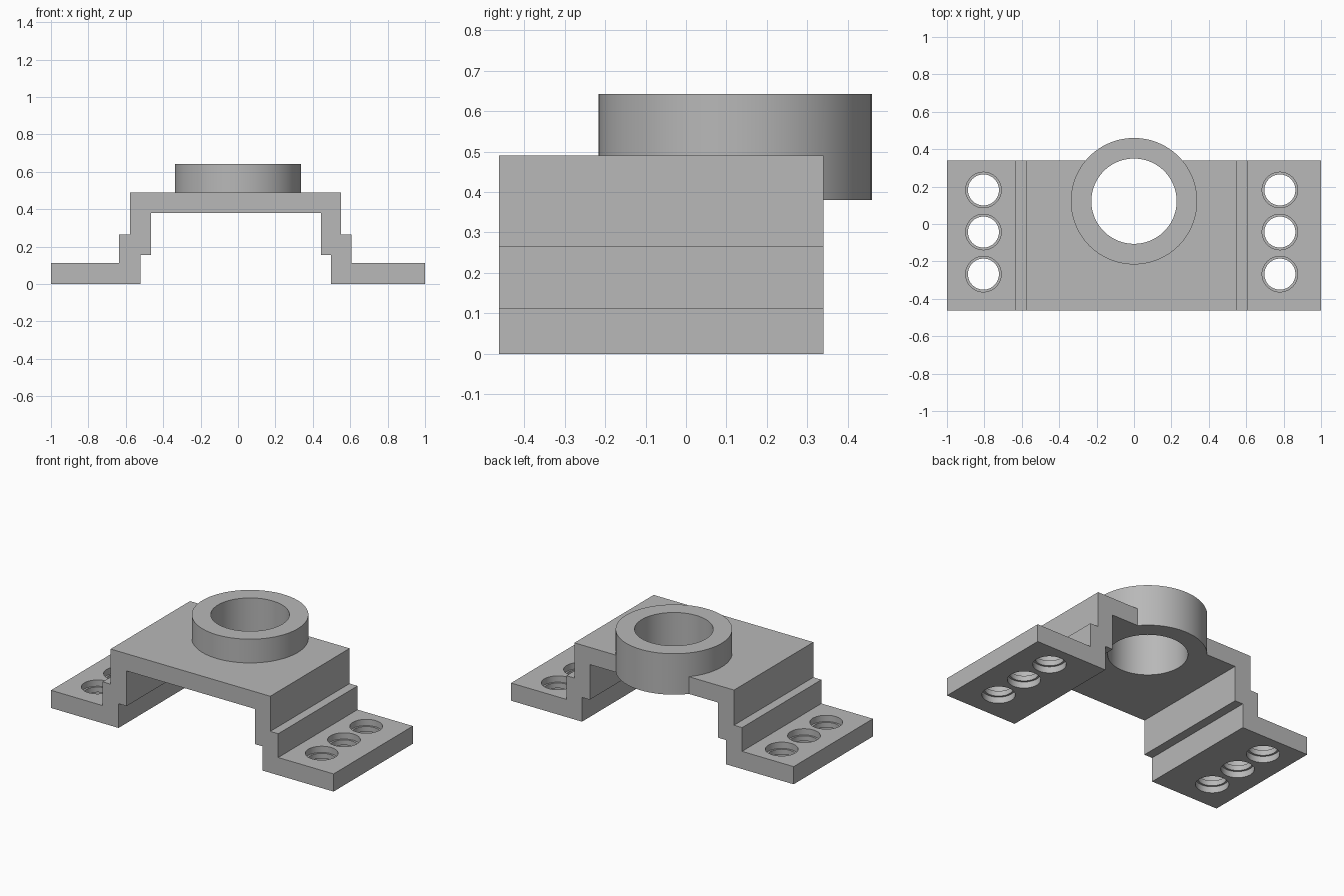
import bpy, bmesh
from math import radians

cube = bpy.data.objects.get("Cube")
if cube:
    bpy.data.objects.remove(cube, do_unlink=True)

# Single plain grey finish
grey = bpy.data.materials.new("plain grey")
grey.use_nodes = True
colour = (0.48, 0.48, 0.48, 1)
grey.diffuse_color = colour
grey.node_tree.nodes["Principled BSDF"].inputs["Base Color"].default_value = colour

FRONT, BACK = -0.462, 0.34
FOOT, DECK_UNDER, TOP = 0.113, 0.38, 0.642


def finish(name, bm):
    bmesh.ops.recalc_face_normals(bm, faces=bm.faces)
    mesh = bpy.data.meshes.new(name)
    bm.to_mesh(mesh)
    bm.free()
    mesh.materials.append(grey)
    obj = bpy.data.objects.new(name, mesh)
    bpy.context.collection.objects.link(obj)
    return obj


def cylinder(name, x, y, radius, low, high, sides=64):
    bm = bmesh.new()
    bmesh.ops.create_cone(bm, cap_ends=True, segments=sides,
                          radius1=radius, radius2=radius, depth=high - low)
    bmesh.ops.translate(bm, verts=bm.verts, vec=(x, y, (low + high) / 2))
    return finish(name, bm)


def combine(target, tool, operation):
    mod = target.modifiers.new("combine", "BOOLEAN")
    mod.operation = operation
    mod.solver = "EXACT"
    mod.object = tool
    bpy.context.view_layer.objects.active = target
    bpy.ops.object.modifier_apply(modifier=mod.name)
    bpy.data.objects.remove(tool, do_unlink=True)


# Stepped bridge: outer then inner outline, extruded front to back
outline = [(-1, 0), (-1, FOOT), (-0.635, FOOT), (-0.635, 0.265),
           (-0.578, 0.265), (-0.578, 0.49), (0.552, 0.49), (0.552, 0.265),
           (0.608, 0.265), (0.608, FOOT), (1, FOOT), (1, 0),
           (0.498, 0), (0.498, 0.155), (0.443, 0.155), (0.443, DECK_UNDER),
           (-0.465, DECK_UNDER), (-0.465, 0.155), (-0.522, 0.155), (-0.522, 0)]
bm = bmesh.new()
face = bm.faces.new([bm.verts.new((x, FRONT, z)) for x, z in outline])
sweep = bmesh.ops.extrude_face_region(bm, geom=[face])
moved = [v for v in sweep["geom"] if isinstance(v, bmesh.types.BMVert)]
bmesh.ops.translate(bm, verts=moved, vec=(0, BACK - FRONT, 0))
bracket = finish("stepped_bracket", bm)

# Bearing collar overhanging the back edge, with its bore
combine(bracket, cylinder("collar", 0, 0.122, 0.338, DECK_UNDER, TOP, 96), "UNION")
combine(bracket, cylinder("bore", 0, 0.122, 0.228, 0.3, 0.7, 96), "DIFFERENCE")

# Foot holes, recessed from above and below
for x in (-0.805, 0.78):
    for y in (-0.268, -0.043, 0.182):
        for radius, low, high in ((0.083, -0.1, 0.2),
                                  (0.095, 0.073, 0.2),
                                  (0.095, -0.1, 0.04)):
            combine(bracket, cylinder("hole", x, y, radius, low, high, 48), "DIFFERENCE")

# Smooth round walls, crisp edges
bpy.ops.object.select_all(action="DESELECT")
bracket.select_set(True)
bpy.context.view_layer.objects.active = bracket
bpy.ops.object.shade_smooth_by_angle(angle=radians(30))
